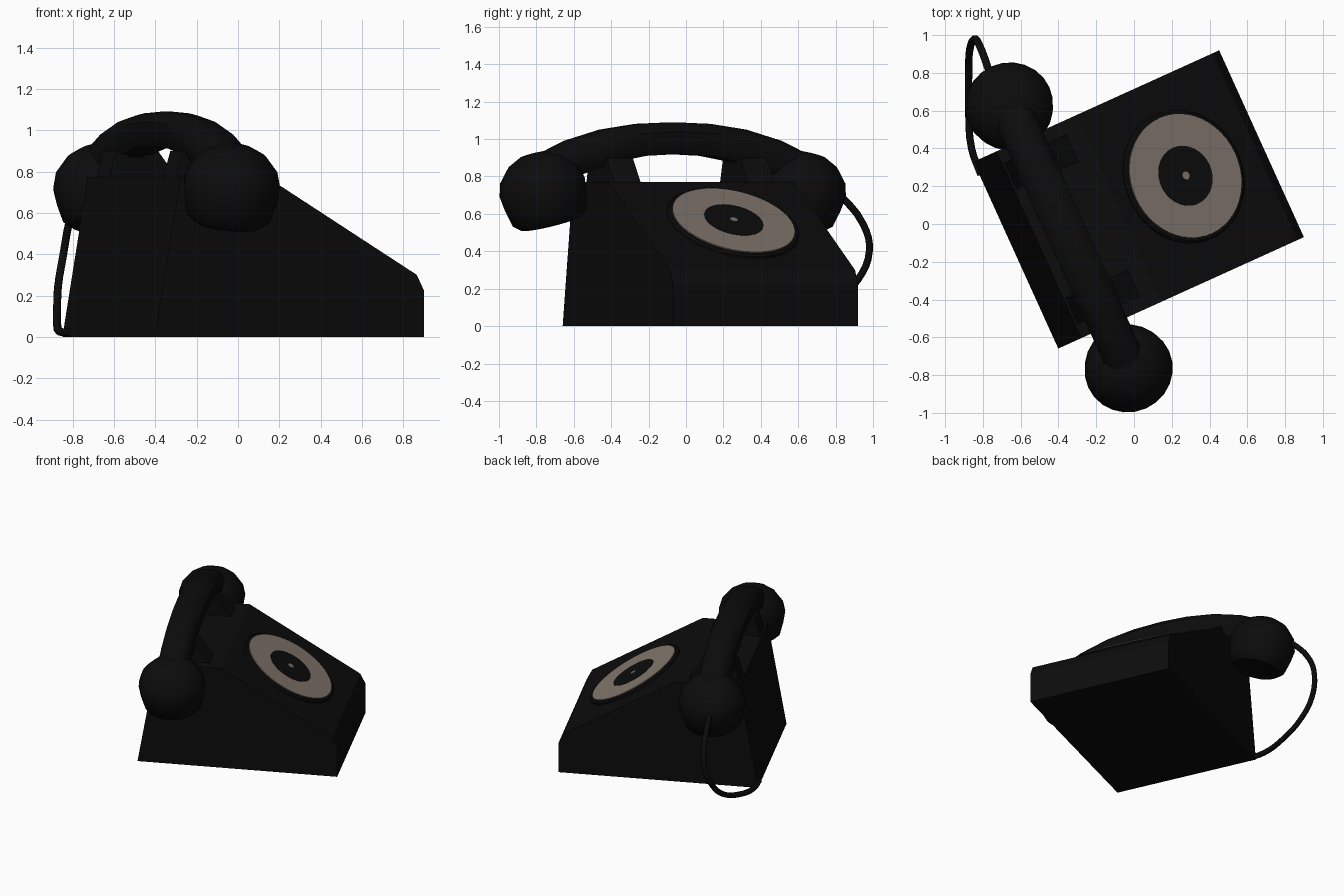
import bpy, bmesh, math
from mathutils import Matrix, Vector

if "Cube" in bpy.data.objects:
    bpy.data.objects.remove(bpy.data.objects["Cube"])

# The phone is built in its own frame (x = towards dial, y = along handset), then turned
PLACE = Matrix.Translation((0.025, 0.13, 0)) @ Matrix.Rotation(math.radians(24.4), 4, 'Z')


def material(name, rgb):
    m = bpy.data.materials.new(name)
    m.diffuse_color = (*rgb, 1)
    m.use_nodes = True
    m.node_tree.nodes["Principled BSDF"].inputs["Base Color"].default_value = m.diffuse_color
    return m


black = material("black", (0.0036, 0.0036, 0.0036))
tan = material("warm_grey", (0.22, 0.18, 0.15))


def finish(name, bm, mat, matrix=PLACE, smooth=None):
    bmesh.ops.remove_doubles(bm, verts=bm.verts, dist=1e-5)
    bmesh.ops.recalc_face_normals(bm, faces=bm.faces)
    bm.transform(matrix)
    me = bpy.data.meshes.new(name)
    bm.to_mesh(me)
    bm.free()
    me.materials.append(mat)
    ob = bpy.data.objects.new(name, me)
    bpy.context.collection.objects.link(ob)
    if smooth:
        bpy.ops.object.select_all(action='DESELECT')
        ob.select_set(True)
        bpy.context.view_layer.objects.active = ob
        bpy.ops.object.shade_smooth_by_angle(angle=math.radians(smooth))
    return ob


def loft(rings, closed=True):
    bm = bmesh.new()
    vs = [[bm.verts.new(p) for p in r] for r in rings]
    n = len(vs[0])
    for a, b in zip(vs, vs[1:]):
        for i in range(n):
            j = (i + 1) % n
            bm.faces.new((a[i], a[j], b[j], b[i]))
    if closed:
        bm.faces.new(vs[0])
        bm.faces.new(vs[-1])
    return bm


def prism(name, profile, y0, y1):
    return finish(name, loft([[(x, y, z) for x, z in profile] for y in (y0, y1)]), black)


def lathe(name, profile, mat, matrix, sides, smooth=35, closed=True):
    rings = [[(r * math.cos(t), r * math.sin(t), h)
              for t in (2 * math.pi * i / sides for i in range(sides))] for r, h in profile]
    return finish(name, loft(rings, closed), mat, PLACE @ matrix, smooth)


# Wedge body
prism("body", [(-0.714, 0), (0.714, 0), (0.714, 0.225), (0.676, 0.30),
               (-0.115, 0.77), (-0.58, 0.77)], -0.543, 0.543)

# Cradle prongs with a saddle for the handset
saddle = [(-0.57, 0.76), (-0.53, 0.90), (-0.49, 0.90), (-0.46, 0.87),
          (-0.38, 0.87), (-0.35, 0.90), (-0.31, 0.90), (-0.20, 0.76)]
for side, s in (("left", 1), ("right", -1)):
    prism("cradle_" + side, saddle, s * 0.315, s * 0.47)

# Dial on the sloping face: base disc, ring, hub and centre pin
dial = Matrix.Translation((0.264, 0.012, 0.545)) @ Matrix.Rotation(math.atan(0.594), 4, 'Y')
lathe("dial_base", [(0.36, -0.01), (0.36, 0.012), (0.35, 0.02)], black, dial, 48)
lathe("dial_ring", [(0.335, 0.015), (0.335, 0.026), (0.162, 0.026), (0.162, 0.015),
                    (0.335, 0.015)], tan, dial, 48, closed=False)
lathe("dial_hub", [(0.162, 0.015), (0.162, 0.028)], black, dial, 32)
lathe("dial_pin", [(0.022, 0.02), (0.022, 0.032)], tan, dial, 12)

# Handset grip: rounded box section swept along an arc
HX, HY = -0.42, -0.03
section = [(-1, -0.5), (-0.75, -1), (0.75, -1), (1, -0.5),
           (1, 0.4), (0.65, 0.88), (0.25, 1), (-0.25, 1), (-0.65, 0.88), (-1, 0.4)]
half = [(0, 1.005, 0.085), (0.2, 0.996, 0.086), (0.4, 0.963, 0.09),
        (0.6, 0.90, 0.095), (0.8, 0.80, 0.10)]
path = [(-y, z, h) for y, z, h in half[:0:-1]] + half
rings = []
for y, z, h in path:
    tilt = -y * 0.55
    rings.append([(HX + a * 0.105, HY + y - b * h * math.sin(tilt), z + b * h * math.cos(tilt))
                  for a, b in section])
finish("handset_grip", loft(rings), black, smooth=40)

# Earpiece and mouthpiece cups, mouths leaning inwards
cup = [(0.10, 0.015), (0.165, 0), (0.205, 0.035), (0.225, 0.12), (0.235, 0.2),
       (0.215, 0.27), (0.15, 0.345), (0.08, 0.38), (0.001, 0.388)]
for name, s in (("earpiece", 1), ("mouthpiece", -1)):
    m = (Matrix.Translation((HX, HY + s * 0.715, 0.55))
         @ Matrix.Rotation(-s * math.radians(15), 4, 'X'))
    lathe(name, cup, black, m, 24, smooth=45)

# Cord from earpiece down to the back corner
pts = [(-0.76, 0.79, 0.74), (-0.82, 0.95, 0.54), (-0.845, 0.98, 0.40), (-0.87, 0.92, 0.25),
       (-0.875, 0.80, 0.14), (-0.875, 0.60, 0.06), (-0.86, 0.40, 0.025), (-0.81, 0.26, 0.022)]
cu = bpy.data.curves.new("cord", 'CURVE')
cu.dimensions = '3D'
cu.bevel_depth = 0.02
cu.bevel_resolution = 2
cu.resolution_u = 4
cu.use_fill_caps = True
sp = cu.splines.new('BEZIER')
sp.bezier_points.add(len(pts) - 1)
for bp, p in zip(sp.bezier_points, pts):
    bp.co = p
    bp.handle_left_type = bp.handle_right_type = 'AUTO'
cu.materials.append(black)
bpy.context.collection.objects.link(bpy.data.objects.new("cord", cu))
